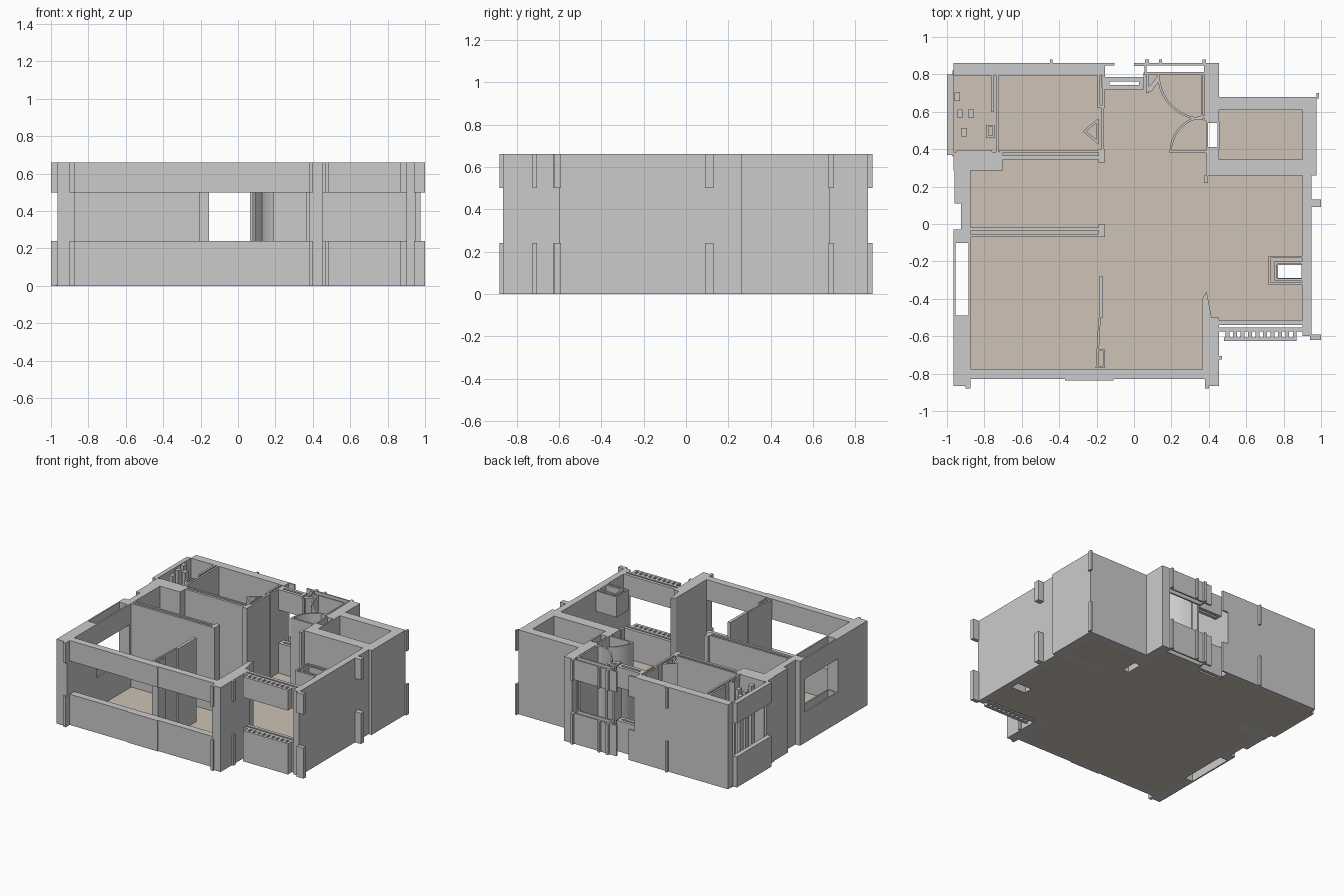
import bpy, bmesh, math

H = 0.66                                # wall height
FULL = [(0, H)]                         # full-height wall
BANDS = [(0, 0.24), (0.50, H)]          # sill and header around an opening


def add_prism(bm, pts, z0, z1):
    """Extrude a plan outline (counter-clockwise) between two heights."""
    lo = [bm.verts.new((x, y, z0)) for x, y in pts]
    hi = [bm.verts.new((x, y, z1)) for x, y in pts]
    bm.faces.new(lo[::-1])
    bm.faces.new(hi)
    n = len(pts)
    for i in range(n):
        j = (i + 1) % n
        bm.faces.new((lo[i], lo[j], hi[j], hi[i]))


def rect(x0, y0, x1, y1):
    return [(x0, y0), (x1, y0), (x1, y1), (x0, y1)]


def frame(x0, y0, x1, y1, t):
    """Four thin walls round a hollow shaft."""
    return [rect(x0, y0, x1, y0 + t), rect(x0, y1 - t, x1, y1),
            rect(x0, y0 + t, x0 + t, y1 - t), rect(x1 - t, y0 + t, x1, y1 - t)]


def arc(cx, cy, r, a0, a1, t=0.012, n=10):
    ang = [math.radians(a0 + (a1 - a0) * i / n) for i in range(n + 1)]
    outer = [(cx + r * math.cos(a), cy + r * math.sin(a)) for a in ang]
    inner = [(cx + (r - t) * math.cos(a), cy + (r - t) * math.sin(a)) for a in ang]
    return outer + inner[::-1]


def build(name, outlines, spans=FULL, mat=None):
    bm = bmesh.new()
    for pts in outlines:
        for z0, z1 in spans:
            add_prism(bm, pts, z0, z1)
    bmesh.ops.recalc_face_normals(bm, faces=bm.faces)
    me = bpy.data.meshes.new(name)
    bm.to_mesh(me)
    bm.free()
    ob = bpy.data.objects.new(name, me)
    bpy.context.collection.objects.link(ob)
    if mat:
        me.materials.append(mat)
    return ob


# Floor
beige = bpy.data.materials.new("floor_beige")
beige.diffuse_color = (0.62, 0.54, 0.46, 1)
build("floor", [
    rect(-0.88, -0.79, 0.42, 0.36), rect(-0.97, 0.36, -0.17, 0.82),
    rect(-0.17, 0.36, 0.39, 0.73), rect(0.05, 0.73, 0.39, 0.81),
    rect(0.42, -0.53, 0.92, -0.29), rect(0.42, -0.29, 0.77, -0.22),
    rect(0.42, -0.22, 0.92, 0.36), rect(0.45, 0.36, 0.92, 0.64),
], [(0, 0.006)], beige)

# Outer walls
build("back_wall", [rect(-0.965, 0.795, -0.155, 0.86)])
build("back_right_wall", [
    rect(0.385, 0.55, 0.455, 0.86), rect(0.455, 0.61, 0.975, 0.68),
    rect(0.455, 0.26, 0.90, 0.345), rect(0.385, 0.26, 0.455, 0.40),
    rect(0.375, 0.22, 0.395, 0.26)])
build("right_wall", [rect(0.90, 0.26, 0.975, 0.61), rect(0.90, -0.60, 0.95, 0.26)])
build("left_wall", [
    rect(-0.965, 0.285, -0.70, 0.385), rect(-0.96, 0.11, -0.875, 0.285),
    rect(-0.925, -0.03, -0.875, 0.11), rect(-0.965, -0.09, -0.875, -0.03),
    rect(-0.965, -0.865, -0.875, -0.50)])
build("front_corner_wall", [rect(0.38, -0.865, 0.455, -0.50)])

# Window sills and headers
build("front_window", [rect(-0.875, -0.83, 0.38, -0.775),
                       rect(-0.37, -0.837, -0.11, -0.83)], BANDS)
build("left_window", frame(-0.965, -0.50, -0.875, -0.09, 0.011), BANDS)
build("balcony_window", [rect(-1.0, 0.37, -0.965, 0.80)], BANDS)
build("inner_window", frame(0.385, 0.40, 0.457, 0.55, 0.011), BANDS)
build("entry_window", frame(-0.155, 0.72, 0.05, 0.785, 0.024)
      + frame(0.055, 0.80, 0.385, 0.86, 0.012)
      + [rect(-0.155, 0.848, -0.105, 0.86), rect(0.0, 0.845, 0.06, 0.86)], BANDS)
teeth = [rect(0.49 + 0.04 * i, -0.61, 0.51 + 0.04 * i, -0.575) for i in range(10)]
build("right_front_window", [
    rect(0.455, -0.54, 0.90, -0.515), rect(0.455, -0.575, 0.90, -0.553),
    rect(0.48, -0.625, 0.87, -0.607)] + teeth, BANDS)
build("wall_box", frame(0.72, -0.325, 0.91, -0.17, 0.012)
      + frame(0.75, -0.305, 0.91, -0.20, 0.014), BANDS)

# Small trim blocks standing proud of the outer faces
build("trim_blocks", [
    rect(-0.45, 0.86, -0.435, 0.88), rect(0.06, 0.86, 0.08, 0.88),
    rect(0.135, 0.86, 0.15, 0.88), rect(0.365, 0.86, 0.385, 0.88),
    rect(0.94, 0.09, 1.0, 0.13), rect(0.94, -0.62, 1.0, -0.59),
    rect(0.975, 0.67, 0.99, 0.70), rect(0.455, -0.725, 0.47, -0.705),
    rect(-0.90, -0.88, -0.875, -0.865), rect(0.38, -0.88, 0.40, -0.865)], BANDS)

# Inner partitions, made of paired thin sheets
build("middle_partition", [
    rect(-0.875, -0.035, -0.155, -0.02), rect(-0.875, -0.07, -0.155, -0.053),
    rect(-0.19, -0.065, -0.155, 0.0)])
build("bedroom_partition", [
    rect(-0.70, 0.345, -0.155, 0.365), rect(-0.72, 0.382, -0.155, 0.396),
    rect(-0.19, 0.33, -0.155, 0.40)])
build("hall_partition", [
    rect(-0.195, 0.62, -0.182, 0.795), rect(-0.168, 0.62, -0.155, 0.795),
    rect(-0.195, 0.62, -0.155, 0.635), rect(-0.175, 0.40, -0.16, 0.62)])
build("balcony_partition", [
    rect(-0.765, 0.60, -0.75, 0.795), rect(-0.738, 0.38, -0.723, 0.795),
    rect(-0.95, 0.38, -0.76, 0.392)] + frame(-0.79, 0.46, -0.745, 0.53, 0.012))
build("living_partition", [
    rect(-0.188, -0.50, -0.165, -0.28),
    [(-0.205, -0.77), (-0.192, -0.77), (-0.178, -0.50), (-0.19, -0.50)]]
    + frame(-0.20, -0.77, -0.155, -0.67, 0.01))
build("dining_partition", [
    rect(0.365, -0.775, 0.38, -0.40),
    [(0.365, -0.40), (0.38, -0.50), (0.415, -0.50), (0.388, -0.36)]])
build("entry_side_partition", [rect(0.358, 0.56, 0.37, 0.80), rect(0.376, 0.55, 0.388, 0.80)])

# Triangular shaft beside the hall
outer = [(-0.275, 0.495), (-0.19, 0.425), (-0.19, 0.565)]
inner = [(-0.255, 0.495), (-0.20, 0.45), (-0.20, 0.54)]
build("triangle_shaft", [[outer[i], outer[(i + 1) % 3], inner[(i + 1) % 3], inner[i]]
                         for i in range(3)])

# Door swings and leaves
build("front_door_swing", [
    arc(0.37, 0.80, 0.245, 180, 270),
    [(0.07, 0.72), (0.09, 0.705), (0.14, 0.77), (0.125, 0.79)],
    rect(0.065, 0.70, 0.08, 0.80)])
build("side_door_swing", [arc(0.385, 0.385, 0.195, 90, 180), rect(0.19, 0.38, 0.385, 0.394)])

# Plain balcony posts
build("balcony_posts", [rect(x - 0.014, y - 0.022, x + 0.014, y + 0.022) for x, y in
                        [(-0.945, 0.68), (-0.93, 0.59), (-0.87, 0.59), (-0.91, 0.49)]])
